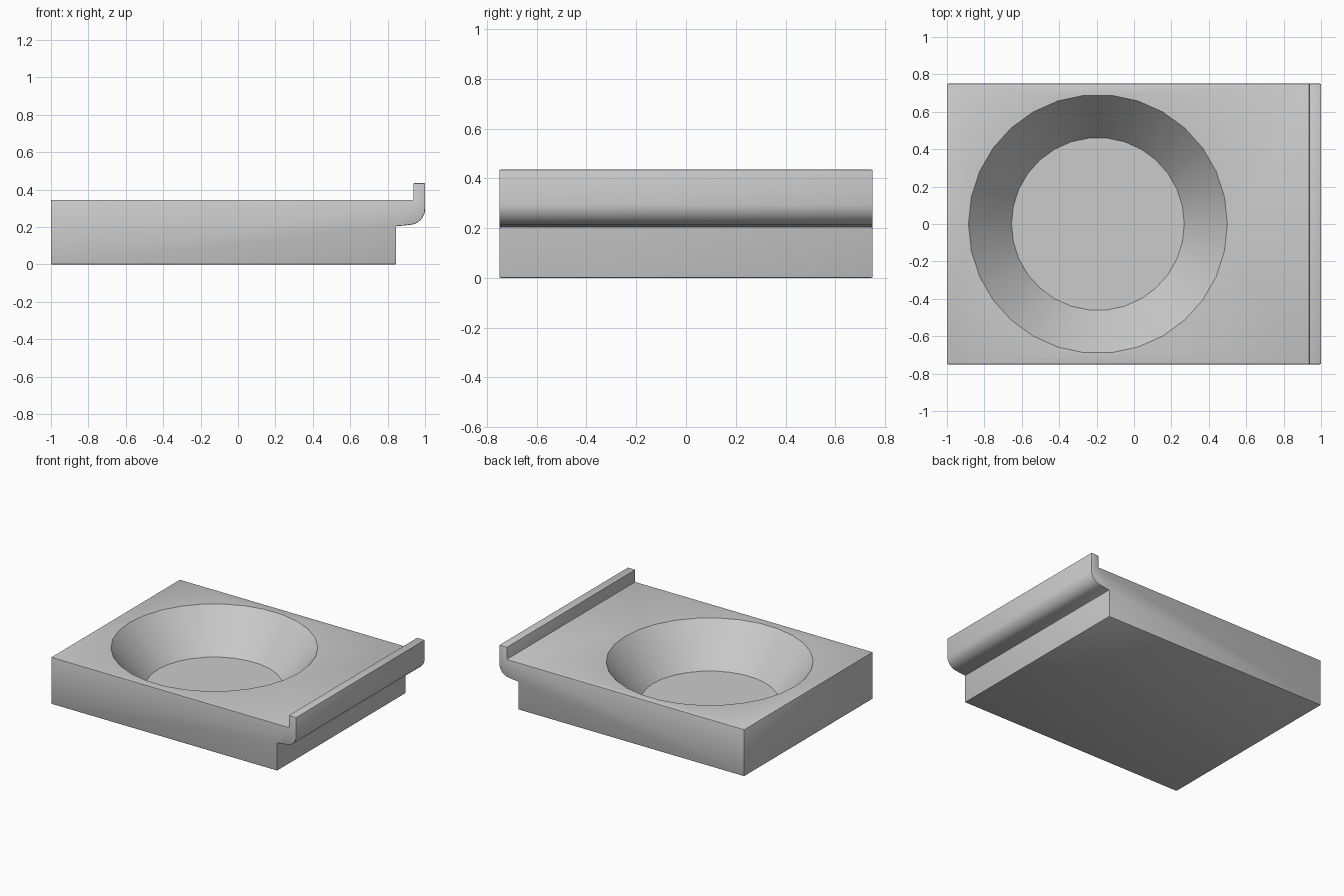
import bpy, bmesh
from math import sin, cos, pi
from mathutils import Matrix

cube = bpy.data.objects.get("Cube")
if cube:
    bpy.data.objects.remove(cube, do_unlink=True)

# Single grey finish
grey = bpy.data.materials.new("plain grey")
grey.use_nodes = True
colour = (0.6, 0.6, 0.6, 1)
grey.diffuse_color = colour
grey.node_tree.nodes["Principled BSDF"].inputs["Base Color"].default_value = colour


def add_object(name, bm):
    bmesh.ops.recalc_face_normals(bm, faces=bm.faces)
    mesh = bpy.data.meshes.new(name)
    bm.to_mesh(mesh)
    bm.free()
    mesh.materials.append(grey)
    obj = bpy.data.objects.new(name, mesh)
    bpy.context.collection.objects.link(obj)
    return obj


# Side profile: block, overhanging ledge, rounded corner and raised lip
half_depth, top, radius = 0.75, 0.345, 0.085
profile = [(-1, 0), (0.845, 0), (0.845, 0.205), (0.885, 0.208)]
for i in range(13):
    a = -pi / 2 + i / 12 * pi / 2
    profile.append((1 - radius + radius * cos(a), 0.212 + radius + radius * sin(a)))
profile += [(1, 0.435), (0.937, 0.435), (0.937, top), (-1, top)]

bm = bmesh.new()
cap = bm.faces.new([bm.verts.new((x, -half_depth, z)) for x, z in profile])
side = bmesh.ops.extrude_face_region(bm, geom=[cap], use_keep_orig=True)
bmesh.ops.translate(bm, vec=(0, 2 * half_depth, 0),
                    verts=[v for v in side["geom"] if isinstance(v, bmesh.types.BMVert)])
tray = add_object("tray_with_lip", bm)

# Slightly eased edges
bevel = tray.modifiers.new("eased_edges", 'BEVEL')
bevel.width = 0.005
bevel.segments = 2
bevel.limit_method = 'ANGLE'
bevel.use_clamp_overlap = False

# Conical bowl, its wall continued above the top surface
floor, r_floor, r_top, extra = 0.06, 0.462, 0.692, 0.1
height = top - floor
r_end = r_top + (r_top - r_floor) * extra / height
bm = bmesh.new()
bmesh.ops.create_cone(bm, cap_ends=True, segments=30, radius1=r_floor, radius2=r_end,
                      depth=height + extra)
bmesh.ops.rotate(bm, verts=bm.verts, matrix=Matrix.Rotation(pi / 2, 3, 'Z'))
# Put a corner, not a flat, on the x axis
if min(abs(v.co.y) for v in bm.verts) > 0.01:
    bmesh.ops.rotate(bm, verts=bm.verts, matrix=Matrix.Rotation(pi / 30, 3, 'Z'))
bmesh.ops.translate(bm, verts=bm.verts, vec=(-0.193, 0, floor + (height + extra) / 2))
cutter = add_object("bowl_cutter", bm)
cutter.hide_render = True

cut = tray.modifiers.new("bowl", 'BOOLEAN')
cut.operation = 'DIFFERENCE'
cut.solver = 'EXACT'
cut.object = cutter

# Bake the modifiers and remove the helper
bpy.context.view_layer.objects.active = tray
tray.select_set(True)
for m in list(tray.modifiers):
    bpy.ops.object.modifier_apply(modifier=m.name)
bpy.data.objects.remove(cutter, do_unlink=True)
bpy.ops.object.shade_smooth_by_angle(angle=pi / 6)
